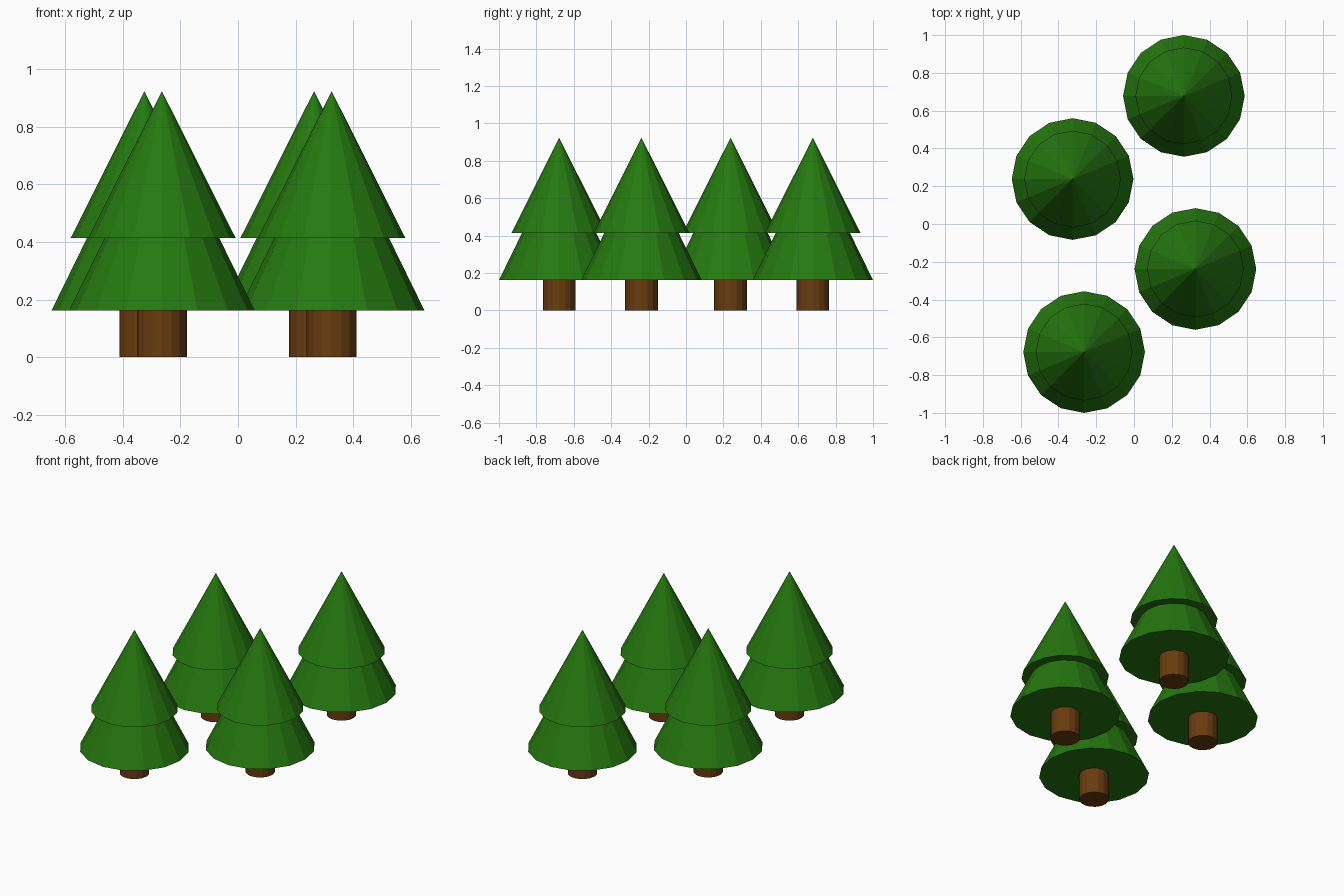
import bpy
import math

if "Cube" in bpy.data.objects:
    bpy.data.objects.remove(bpy.data.objects["Cube"])


def make_material(name, rgb):
    mat = bpy.data.materials.new(name)
    mat.use_nodes = True
    color = (*rgb, 1.0)
    mat.diffuse_color = color
    mat.node_tree.nodes["Principled BSDF"].inputs["Base Color"].default_value = color
    return mat


GREEN = make_material("pine_green", (0.019, 0.19, 0.005))
BROWN = make_material("bark_brown", (0.14, 0.045, 0.005))
SIDES = 16


def add_round(name, center, bottom, top, radius, tip_radius, mat):
    """Flat-shaded cone or cylinder standing between two heights."""
    bpy.ops.mesh.primitive_cone_add(
        vertices=SIDES, radius1=radius, radius2=tip_radius, depth=top - bottom,
        location=(*center, (bottom + top) / 2))
    part = bpy.context.object
    part.name = name
    part.data.materials.append(mat)
    return part


def add_tree(name, center):
    # Trunk, wide lower branches and narrower upper branches
    add_round(name + "_trunk", center, 0.0, 0.2, 0.087, 0.087, BROWN)
    add_round(name + "_lower_branches", center, 0.162, 0.82, 0.322, 0.0, GREEN)
    add_round(name + "_upper_branches", center, 0.413, 0.923, 0.256, 0.0, GREEN)


# Four trees in a zigzag row
TREES = {
    "back_left_tree": (0.264, 0.678),
    "back_right_tree": (-0.325, 0.238),
    "front_left_tree": (0.325, -0.238),
    "front_right_tree": (-0.264, -0.678),
}
for tree_name, spot in TREES.items():
    add_tree(tree_name, spot)
